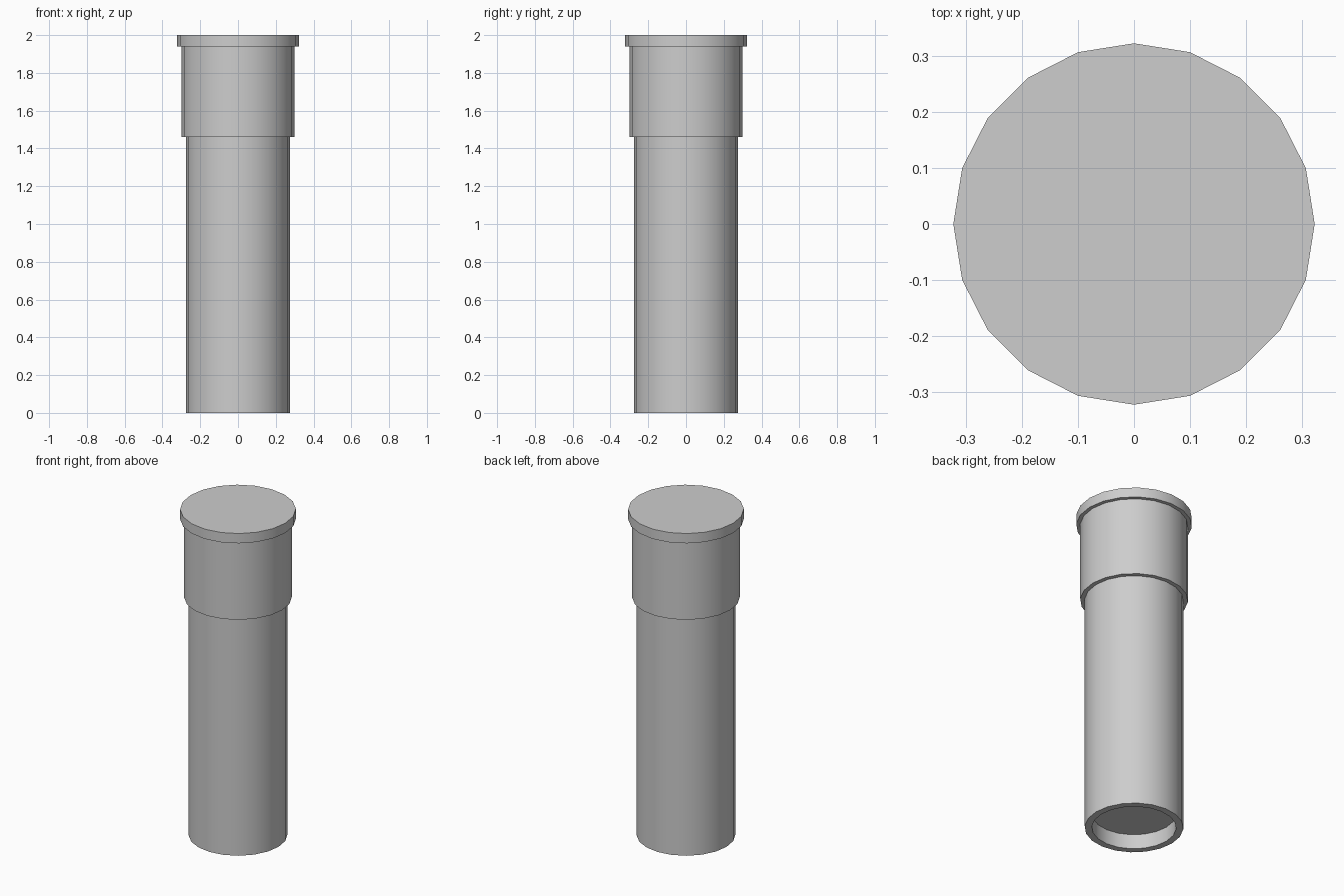
import bpy, bmesh, math

if "Cube" in bpy.data.objects:
    bpy.data.objects.remove(bpy.data.objects["Cube"], do_unlink=True)

SIDES = 20


def flat_colour(name, rgb):
    mat = bpy.data.materials.new(name)
    mat.use_nodes = True
    colour = (*rgb, 1.0)
    mat.diffuse_color = colour
    mat.node_tree.nodes["Principled BSDF"].inputs["Base Color"].default_value = colour
    return mat


def lathe(name, profile, mat):
    """Turn (radius, height) points about z and close both ends."""
    bm = bmesh.new()
    rings = []
    for radius, height in profile:
        ring = []
        for i in range(SIDES):
            a = math.tau * i / SIDES
            ring.append(bm.verts.new((radius * math.cos(a), radius * math.sin(a), height)))
        rings.append(ring)
    for low, high in zip(rings, rings[1:]):
        for i in range(SIDES):
            j = (i + 1) % SIDES
            bm.faces.new((low[i], low[j], high[j], high[i]))
    bm.faces.new(rings[0])
    bm.faces.new(rings[-1])
    bmesh.ops.recalc_face_normals(bm, faces=bm.faces)
    mesh = bpy.data.meshes.new(name)
    bm.to_mesh(mesh)
    bm.free()
    mesh.materials.append(mat)
    obj = bpy.data.objects.new(name, mesh)
    bpy.context.collection.objects.link(obj)
    bpy.ops.object.select_all(action="DESELECT")
    obj.select_set(True)
    bpy.context.view_layer.objects.active = obj
    bpy.ops.object.shade_smooth_by_angle(angle=math.radians(35))
    return obj


grey = flat_colour("light grey", (0.61, 0.61, 0.61))

# Recessed base, long shaft, wider collar and rimmed cap as one turned shell
lathe("stepped_tube", [
    (0.235, 0.09), (0.235, 0.0),
    (0.275, 0.0), (0.275, 1.46),
    (0.30, 1.46), (0.30, 1.94),
    (0.322, 1.94), (0.322, 2.0),
], grey)
